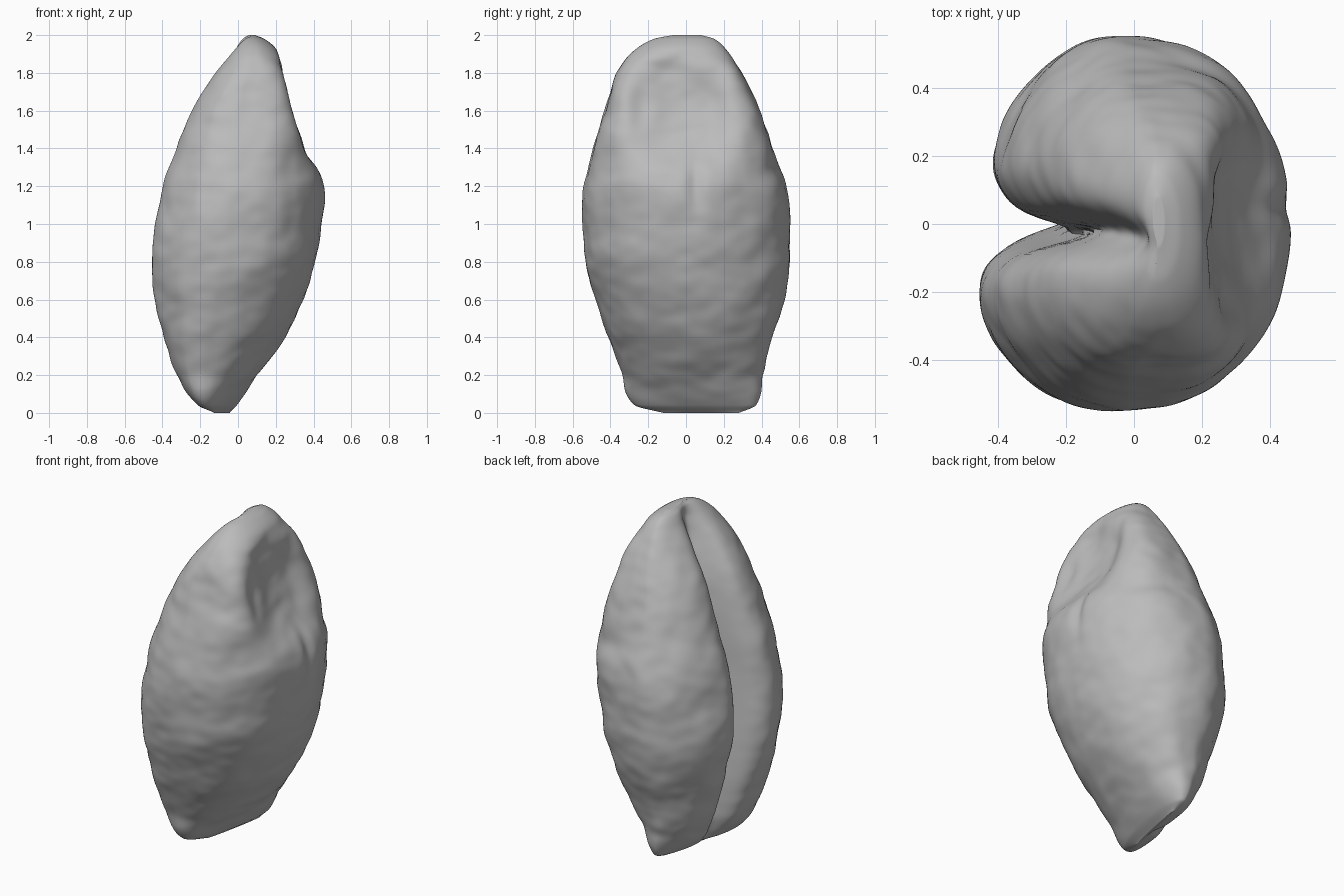
import bpy
import bmesh
import math
from mathutils import Vector, noise

SIDES = 240
RINGS = 170

cube = bpy.data.objects.get("Cube")
if cube:
    bpy.data.objects.remove(cube, do_unlink=True)

# Outline of the seed: height, then x and y limits
OUTLINE = [
    (0.00, -0.11, -0.09, -0.12, 0.28),
    (0.04, -0.19, -0.04, -0.27, 0.37),
    (0.20, -0.31, 0.09, -0.34, 0.41),
    (0.40, -0.38, 0.24, -0.41, 0.46),
    (0.60, -0.43, 0.34, -0.48, 0.52),
    (0.80, -0.45, 0.41, -0.53, 0.55),
    (1.00, -0.43, 0.44, -0.55, 0.55),
    (1.20, -0.39, 0.455, -0.54, 0.53),
    (1.40, -0.325, 0.39, -0.49, 0.46),
    (1.60, -0.25, 0.335, -0.43, 0.39),
    (1.80, -0.13, 0.29, -0.37, 0.30),
    (1.92, -0.04, 0.215, -0.27, 0.22),
    (1.98, 0.01, 0.14, -0.17, 0.15),
    (2.00, 0.05, 0.09, -0.07, 0.08),
]

# Small hollows in the scar: y, z, half width, half height, depth
HOLLOWS = [
    (0.05, 1.20, 0.04, 0.14, 0.02),
    (0.15, 1.58, 0.08, 0.18, 0.02),
    (-0.24, 1.62, 0.06, 0.14, 0.02),
    (-0.10, 1.82, 0.10, 0.05, 0.015),
]


def bell(value, width, power=2):
    return math.exp(-abs(value / width) ** power)


def ramp(value, low, high):
    t = min(1, max(0, (value - low) / (high - low)))
    return t * t * (3 - 2 * t)


def slope(i, k):
    a, b = OUTLINE[max(i - 1, 0)], OUTLINE[min(i + 1, len(OUTLINE) - 1)]
    return (b[k] - a[k]) / (b[0] - a[0])


def limits(z):
    """Smoothly interpolate the outline at a height."""
    i = max(j for j in range(len(OUTLINE) - 1) if OUTLINE[j][0] <= z)
    a, b = OUTLINE[i], OUTLINE[i + 1]
    h = b[0] - a[0]
    t = (z - a[0]) / h
    s = t * t * (3 - 2 * t)
    return [a[k] * (1 - s) + b[k] * s
            + h * t * (1 - t) * ((1 - t) * slope(i, k) - t * slope(i + 1, k))
            for k in range(1, 5)]


def surface_point(angle, z):
    x0, x1, y0, y1 = limits(z)
    # The widest part lies a little towards the crease
    cx, cy = x0 * 0.56 + x1 * 0.44, (y0 + y1) / 2
    c, s = math.cos(angle), math.sin(angle)
    hx = x1 - cx if c > 0 else cx - x0
    hy = (y1 - y0) / 2
    # The section turns squarer beside the scar
    scar = ramp(z, 1.25, 1.5) * ramp(1.97 - z, 0, 0.25)
    power = 2 + (0.2 + 1.2 * scar) * ramp(c, -0.1, 0.3)
    r = (abs(c) ** power + abs(s) ** power) ** (-1 / power)
    x, y = cx + hx * r * c, cy + hy * r * s

    if c < 0:
        # Crease between two rounded lips, the front one fuller
        mid = 0.02 - 0.035 * z + 0.012 * math.sin(z * 5)
        side = ramp(-c, 0, 0.4)
        x -= side * hx * (0.14 * ramp(-s, -0.1, 0.3) - 0.02)
        groove = 0.04 + 0.02 * ramp(z, 1.2, 1.8)
        x += side * hx * (0.3 * bell(y - mid, 0.12) + 0.42 * bell(y - mid, groove))
    else:
        # Sunken scar near the top
        side = ramp(c, 0.1, 0.5)
        x -= side * 0.085 * scar * bell(y + 0.02, 0.23, 2.6)
        for hy0, hz0, wy, wz, depth in HOLLOWS:
            x -= side * depth * bell(y - hy0, wy) * bell(z - hz0, wz)

    # Twist the chisel-shaped lower end
    x += 0.2 * y * max(0, 1 - z / 0.8)

    # Wrinkled skin
    bump = 0.012 * noise.noise(Vector((x * 5, y * 5, z * 6)))
    bump += 0.005 * noise.noise(Vector((x * 10, y * 10, z * 15)))
    fade = ramp(z, 0, 0.15) * ramp(2 - z, 0, 0.15)
    return Vector((x, y, z)) + Vector((c, s, 0)) * bump * fade


# Loft the rings into one closed skin
bm = bmesh.new()
rings = []
for i in range(RINGS + 1):
    z = 1 - math.cos(math.pi * i / RINGS)
    rings.append([bm.verts.new(surface_point(2 * math.pi * j / SIDES, z))
                  for j in range(SIDES)])
for low, high in zip(rings, rings[1:]):
    for j in range(SIDES):
        k = (j + 1) % SIDES
        bm.faces.new((low[j], low[k], high[k], high[j]))

# Close both tips
for ring in (rings[0], rings[-1]):
    centre = bm.verts.new(sum((v.co for v in ring), Vector()) / SIDES)
    for j in range(SIDES):
        bm.faces.new((ring[j], ring[(j + 1) % SIDES], centre))
bmesh.ops.recalc_face_normals(bm, faces=bm.faces)

mesh = bpy.data.meshes.new("seed")
bm.to_mesh(mesh)
bm.free()
seed = bpy.data.objects.new("seed", mesh)
bpy.context.collection.objects.link(seed)

# Plain grey skin
skin = bpy.data.materials.new("grey_skin")
skin.use_nodes = True
grey = (0.5, 0.5, 0.5, 1)
skin.diffuse_color = grey
skin.node_tree.nodes["Principled BSDF"].inputs["Base Color"].default_value = grey
mesh.materials.append(skin)

# Soften the crease and shade smooth
soften = seed.modifiers.new("soften", 'SMOOTH')
soften.factor = 0.5
soften.iterations = 3
bpy.context.view_layer.objects.active = seed
seed.select_set(True)
bpy.ops.object.shade_smooth_by_angle(angle=math.radians(60))
